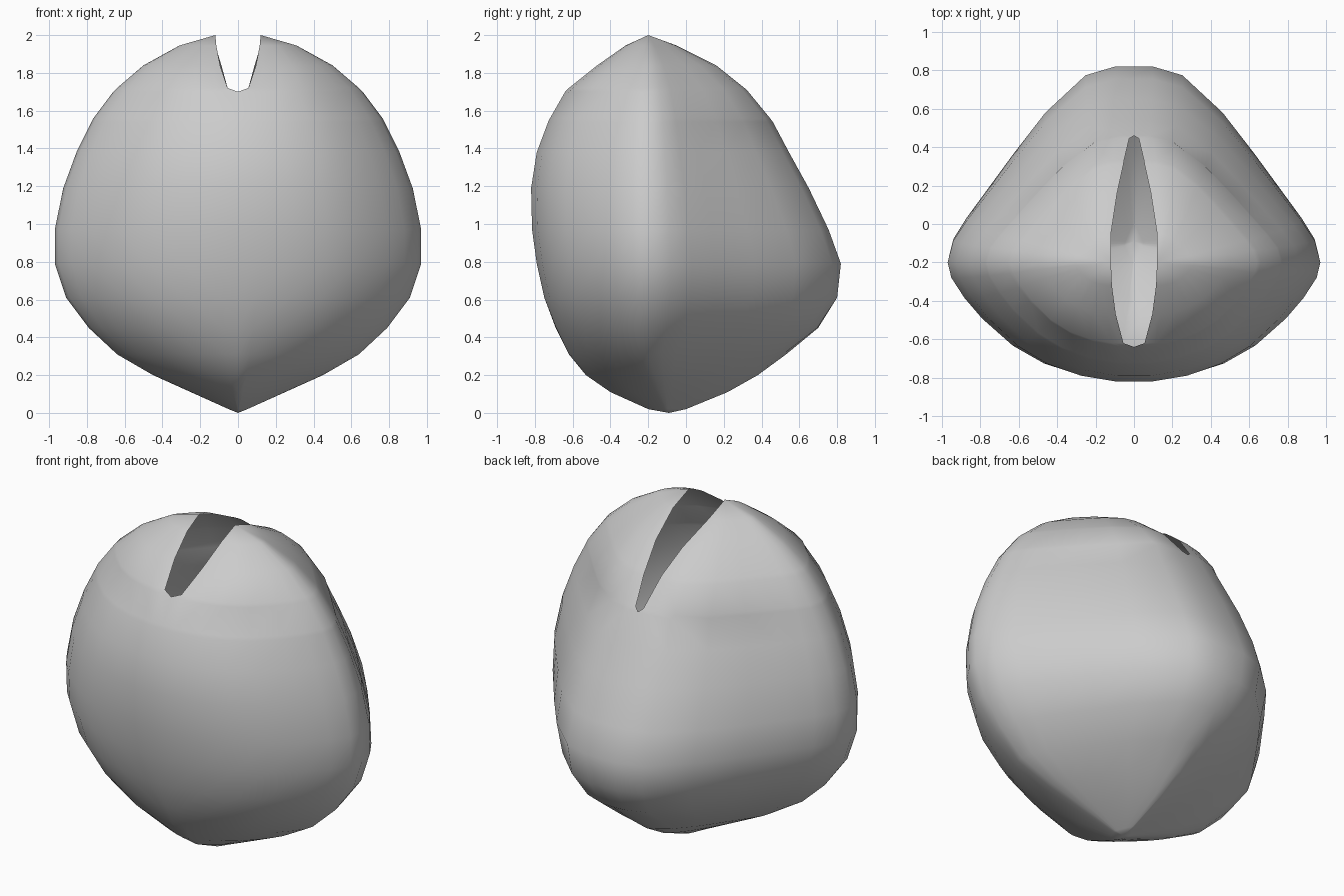
import bpy, bmesh, math

if "Cube" in bpy.data.objects:
    bpy.data.objects.remove(bpy.data.objects["Cube"])

# Horizontal slices: z, rim half width, front y, back y, slot half width front/back
ROWS = [
    (0.02, 0.05, -0.20, 0.00, 0, 0), (0.11, 0.25, -0.40, 0.22, 0, 0),
    (0.20, 0.45, -0.53, 0.38, 0, 0), (0.31, 0.64, -0.62, 0.53, 0, 0),
    (0.45, 0.79, -0.69, 0.70, 0, 0), (0.61, 0.91, -0.75, 0.80, 0, 0),
    (0.79, 0.97, -0.79, 0.82, 0, 0), (0.97, 0.97, -0.815, 0.755, 0, 0),
    (1.19, 0.925, -0.82, 0.65, 0, 0), (1.38, 0.855, -0.79, 0.545, 0, 0),
    (1.54, 0.775, -0.73, 0.46, 0, 0), (1.56, 0.765, -0.72, 0.445, 0, 0.025),
    (1.70, 0.66, -0.64, 0.33, 0, 0.052), (1.72, 0.64, -0.62, 0.31, 0.055, 0.055),
    (1.84, 0.50, -0.47, 0.16, 0.095, 0.088), (1.945, 0.31, -0.32, -0.05, 0.115, 0.12),
]
# Normalised section from centre line (0, 1) to rim (1, 0)
FRONT = [(0, 1), (.1, 1), (.3, .95), (.485, .853), (.65, .705), (.815, .475), (.91, .3), (.98, .13), (1, 0)]
BACK = [(0, 1), (.1, 1), (.26, .955), (.475, .765), (.65, .55), (.8, .355), (.9, .225), (.97, .118), (1, 0)]


def section(z, rim, edge_x, edge_y, rim_y, shape):
    keel = max(0, 1 - z / 0.5) * 0.6      # sections sharpen into a keel low down
    pts = []
    for u, v in shape:
        v += (1 - u - v) * keel
        pts.append((edge_x + (rim - edge_x) * u, rim_y + (edge_y - rim_y) * v, z))
    return pts


# One half of the open shell, lofted through the slices
bm = bmesh.new()
rings = []
for z, rim, yf, yb, xf, xb in ROWS:
    rim_y = -0.2 + 0.1 * max(0, 1 - z / 0.3)
    pts = section(z, rim, xf, yf, rim_y, FRONT)
    pts += section(z, rim, xb, yb, rim_y, BACK)[-2::-1]
    rings.append([bm.verts.new(p) for p in pts])
for a, b in zip(rings, rings[1:]):
    for i in range(len(a) - 1):
        bm.faces.new((a[i], a[i + 1], b[i + 1], b[i]))
tip, peak = bm.verts.new((0, -0.09, 0)), bm.verts.new((0.12, -0.2, 2))
for i in range(len(rings[0]) - 1):
    bm.faces.new((tip, rings[0][i + 1], rings[0][i]))
    bm.faces.new((peak, rings[-1][i], rings[-1][i + 1]))

# Mirror to the other half, welding along the centre line below the slot
bmesh.ops.mirror(bm, geom=bm.verts[:] + bm.edges[:] + bm.faces[:], axis='X', merge_dist=0.0005)
bmesh.ops.remove_doubles(bm, verts=bm.verts[:], dist=0.0005)
bmesh.ops.recalc_face_normals(bm, faces=bm.faces[:])
mesh = bpy.data.meshes.new("slotted_shell")
bm.to_mesh(mesh)
bm.free()
shell = bpy.data.objects.new("slotted_shell", mesh)
bpy.context.collection.objects.link(shell)
bpy.context.view_layer.objects.active = shell
shell.select_set(True)
bpy.ops.object.shade_smooth_by_angle(angle=math.radians(60))
